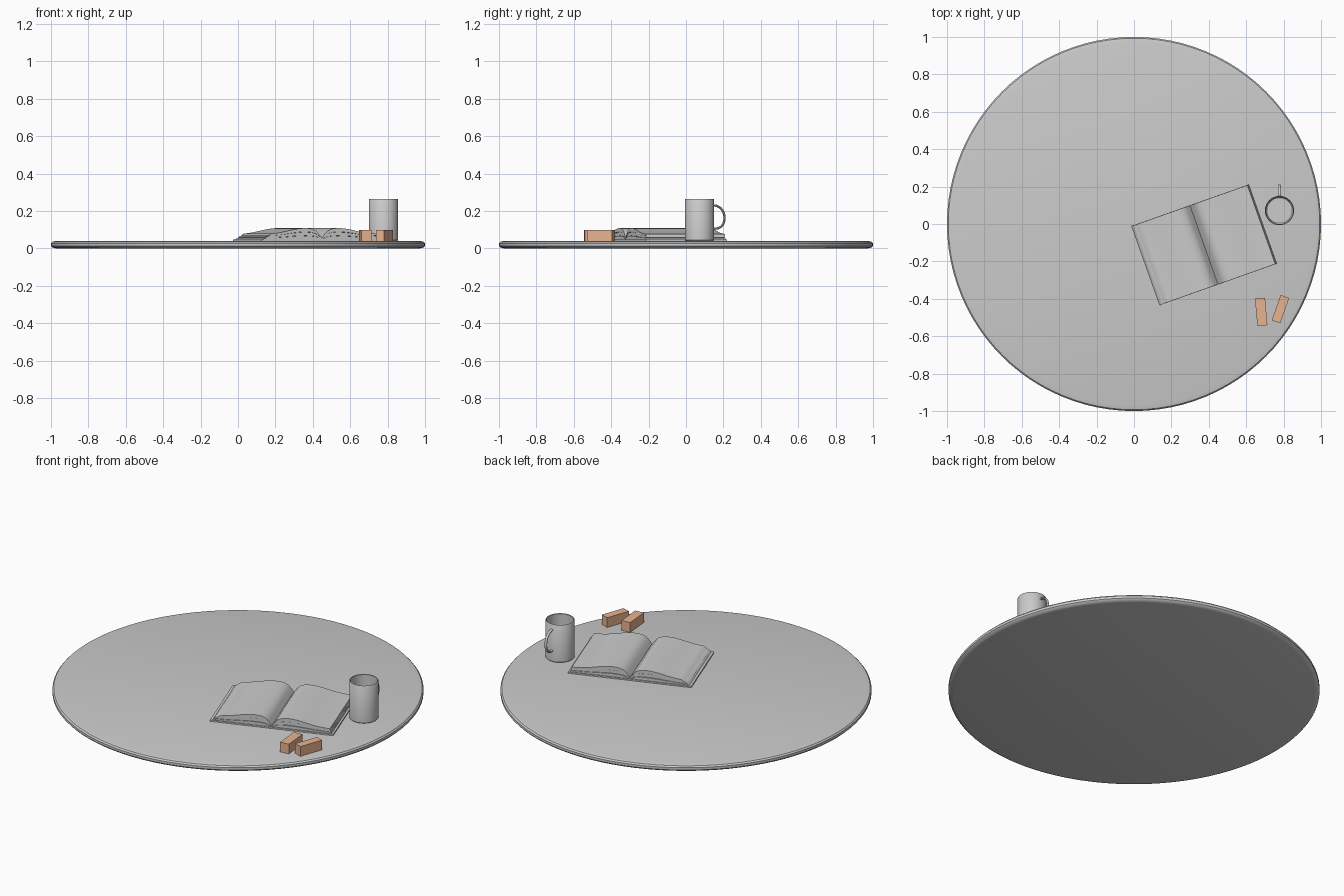
import bpy, bmesh, math
from mathutils import Matrix, Vector

if "Cube" in bpy.data.objects:
    bpy.data.objects.remove(bpy.data.objects["Cube"])


def material(name, rgb):
    m = bpy.data.materials.new(name)
    m.diffuse_color = (*rgb, 1.0)
    m.use_nodes = True
    m.node_tree.nodes["Principled BSDF"].inputs["Base Color"].default_value = m.diffuse_color
    return m


GREY = material("plain grey", (0.6, 0.6, 0.6))
TAN = material("light wood tan", (0.8, 0.45, 0.28))
TOP = 0.04  # height of the table surface


def finish(bm, name, mat, matrix=Matrix(), smooth=True):
    bmesh.ops.recalc_face_normals(bm, faces=bm.faces[:])
    me = bpy.data.meshes.new(name)
    bm.to_mesh(me)
    bm.free()
    me.materials.append(mat)
    ob = bpy.data.objects.new(name, me)
    ob.matrix_world = matrix
    bpy.context.collection.objects.link(ob)
    if smooth:
        bpy.ops.object.select_all(action='DESELECT')
        ob.select_set(True)
        bpy.context.view_layer.objects.active = ob
        bpy.ops.object.shade_smooth_by_angle(angle=math.radians(35))
    return ob


def lathe(name, profile, segs, mat, matrix=Matrix()):
    """Turn an (r, z) profile that starts and ends off the axis; ends get capped."""
    bm = bmesh.new()
    rings = [[bm.verts.new((r * math.cos(2 * math.pi * i / segs),
                            r * math.sin(2 * math.pi * i / segs), z))
              for i in range(segs)] for r, z in profile]
    for a, b in zip(rings, rings[1:]):
        for i in range(segs):
            j = (i + 1) % segs
            bm.faces.new((a[i], a[j], b[j], b[i]))
    bm.faces.new(rings[0])
    bm.faces.new(rings[-1])
    return finish(bm, name, mat, matrix)


def box(name, size, centre, turn, mat):
    bm = bmesh.new()
    bmesh.ops.create_cube(bm, size=1.0, matrix=Matrix.Diagonal((*size, 1)))
    place = Matrix.Translation(centre) @ Matrix.Rotation(math.radians(turn), 4, 'Z')
    return finish(bm, name, mat, place, smooth=False)


# Round table top with softened rims
lathe("table_top", [(0.975, 0), (0.993, 0.005), (1, 0.013), (1, 0.027),
                    (0.993, 0.035), (0.97, TOP)], 96, GREY)

# Hollow mug
mug_place = Matrix.Translation((0.778, 0.072, TOP))
lathe("mug_body", [(0.074, 0), (0.078, 0.004), (0.078, 0.221), (0.076, 0.224),
                   (0.073, 0.221), (0.072, 0.012), (0.068, 0.008)], 48, GREY, mug_place)

# Mug handle: oval section swept along an ear-shaped path in the y-z plane
bm = bmesh.new()
rings, steps, sides = [], 24, 10
for k in range(steps + 1):
    t = math.pi * (0.5 - k / steps)
    c, s = math.cos(t), math.sin(t)
    path = Vector((0, 0.074 + 0.060 * c ** 0.8 if c > 1e-6 else 0.074,
                   0.128 + 0.062 * s - 0.006 * c))
    out = Vector((0, c, s))
    rings.append([bm.verts.new(path + out * 0.006 * math.cos(a) + Vector((0.008 * math.sin(a), 0, 0)))
                  for a in (2 * math.pi * i / sides for i in range(sides))])
for a, b in zip(rings, rings[1:]):
    for i in range(sides):
        j = (i + 1) % sides
        bm.faces.new((a[i], a[j], b[j], b[i]))
bm.faces.new(rings[0])
bm.faces.new(rings[-1])
finish(bm, "mug_handle", GREY, mug_place)

# Two small wooden blocks
box("block_left", (0.054, 0.147, 0.058), (0.68, -0.47, TOP + 0.029), 5, TAN)
box("block_right", (0.048, 0.143, 0.058), (0.783, -0.455, TOP + 0.029), -19.5, TAN)

# Open book: cover plate
BOOK = Vector((0.374, -0.112, TOP))
TURN = 19.5
box("book_cover", (0.69, 0.46, 0.008), BOOK + Vector((0, 0, 0.004)), TURN, GREY)
book_place = Matrix.Translation(BOOK) @ Matrix.Rotation(math.radians(TURN), 4, 'Z')

# Height of the page stack above the cover, by distance from the spine
CURVE = [(0, 0.008), (0.012, 0.024), (0.03, 0.045), (0.055, 0.057), (0.085, 0.061),
         (0.12, 0.060), (0.16, 0.054), (0.2, 0.045), (0.24, 0.037), (0.28, 0.032), (0.34, 0.029)]


def page_height(u):
    for (u0, h0), (u1, h1) in zip(CURVE, CURVE[1:]):
        if u <= u1:
            return h0 + (h1 - h0) * (u - u0) / (u1 - u0)
    return CURVE[-1][1]


def page_layer(name, side, low, high, width_low, width_high, depth):
    """One bundle of pages between two fractions of the stack height."""
    n = 28
    bm = bmesh.new()
    top = [(width_high * i / n, high) for i in range(n + 1)]
    bottom = [(width_low * i / n, low) for i in range(n, -1, -1)]
    outline = [(side * u, 0.007 + page_height(u) * f) for u, f in top + bottom]
    front = [bm.verts.new((x, -depth, z)) for x, z in outline]
    back = [bm.verts.new((x, depth, z)) for x, z in outline]
    m = len(outline)
    for i in range(m):
        j = (i + 1) % m
        bm.faces.new((front[i], front[j], back[j], back[i]))
    for row in (front, back):  # ends in strips, as the outline is concave
        for i in range(n):
            bm.faces.new((row[i], row[i + 1], row[m - 2 - i], row[m - 1 - i]))
    finish(bm, name, GREY, book_place)


# Page bundles, stepped back on the left and nearly flush on the right
for side, label, widths in ((-1, "left", (0.332, 0.322, 0.305, 0.285)),
                            (1, "right", (0.334, 0.331, 0.328, 0.325))):
    for k, depth in enumerate((0.225, 0.222, 0.224)):
        page_layer(f"pages_{label}_{k + 1}", side, k / 3, (k + 0.94) / 3 if k < 2 else 1.0,
                   widths[k], widths[k + 1], depth)
